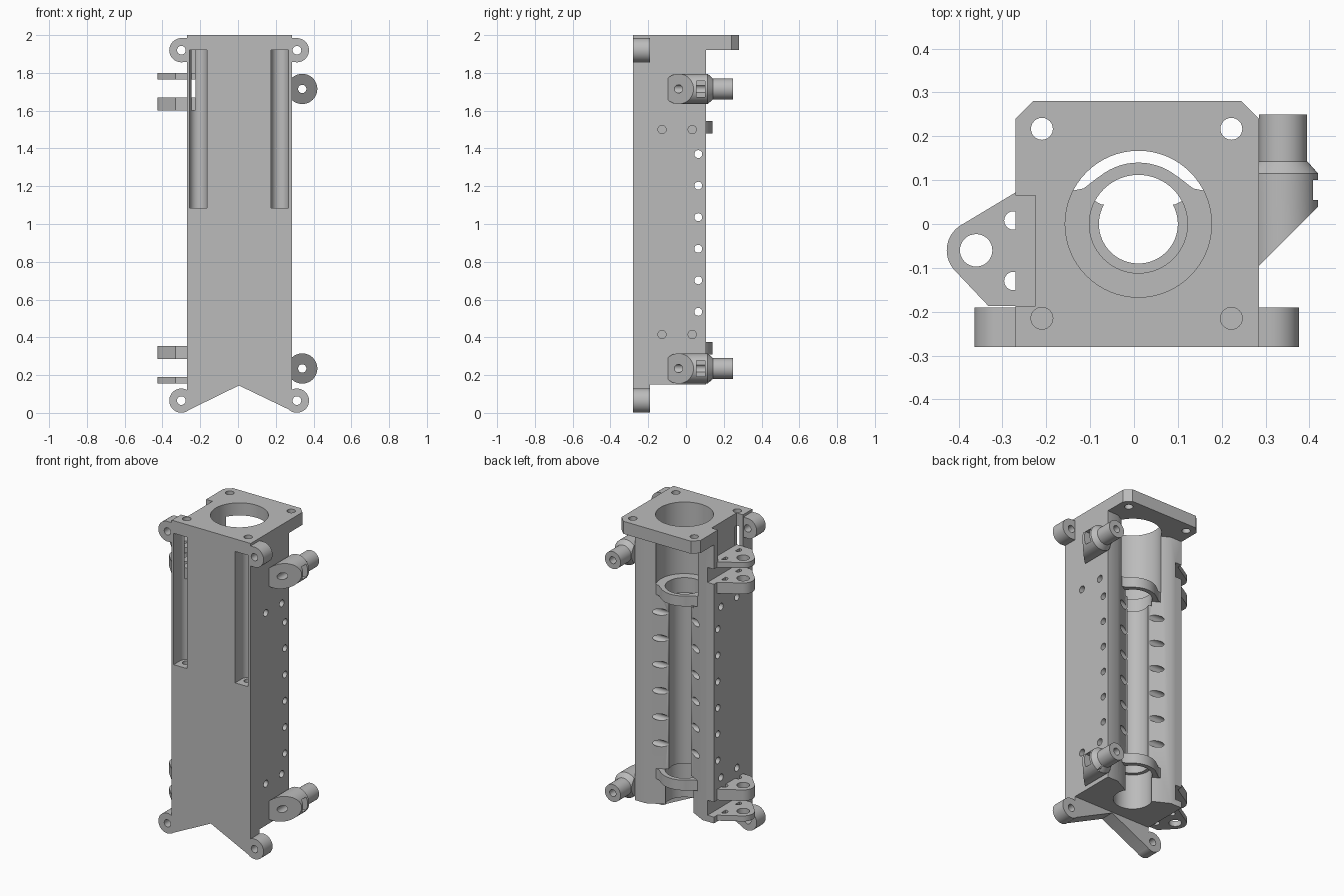
import bpy, bmesh, math
from mathutils import Matrix, Vector

cube = bpy.data.objects.get("Cube")
if cube:
    bpy.data.objects.remove(cube, do_unlink=True)

grey = bpy.data.materials.new("plain_grey")
grey.use_nodes = True
grey.diffuse_color = (0.5, 0.5, 0.5, 1)
grey.node_tree.nodes["Principled BSDF"].inputs["Base Color"].default_value = grey.diffuse_color

CX = 0.01                     # bore centre
LEFT, RIGHT = -0.27, 0.285    # body sides
FRONT, PLATE = -0.28, -0.19   # front plate faces
BACK = 0.105


def make(bm, name):
    bmesh.ops.recalc_face_normals(bm, faces=bm.faces)
    mesh = bpy.data.meshes.new(name)
    bm.to_mesh(mesh)
    bm.free()
    mesh.materials.append(grey)
    ob = bpy.data.objects.new(name, mesh)
    bpy.context.collection.objects.link(ob)
    return ob


def prism(points, lo, hi, axis="z", name="part"):
    """Extrude a profile along z (x, y points) or y (x, z points)."""
    bm = bmesh.new()
    place = (lambda a, b, c: (a, b, c)) if axis == "z" else (lambda a, b, c: (a, c, b))
    face = bm.faces.new([bm.verts.new(place(a, b, lo)) for a, b in points])
    new = bmesh.ops.extrude_face_region(bm, geom=[face])["geom"]
    bmesh.ops.translate(bm, vec=Vector(place(0, 0, hi - lo)),
                        verts=[v for v in new if isinstance(v, bmesh.types.BMVert)])
    return make(bm, name)


def box(x0, x1, y0, y1, z0, z1):
    return prism([(x0, y0), (x1, y0), (x1, y1), (x0, y1)], z0, z1)


def rod(centre, radius, lo, hi, axis="z", top=None, name="part", sides=48):
    """Cylinder or cone along an axis; centre holds the other two coordinates."""
    bm = bmesh.new()
    bmesh.ops.create_cone(bm, cap_ends=True, segments=sides, radius1=radius,
                          radius2=radius if top is None else top, depth=hi - lo)
    a, b = centre
    mid = (lo + hi) / 2
    turn, spot = {"z": (Matrix(), (a, b, mid)),
                  "y": (Matrix.Rotation(-math.pi / 2, 4, "X"), (a, mid, b)),
                  "x": (Matrix.Rotation(math.pi / 2, 4, "Y"), (mid, a, b))}[axis]
    bm.transform(Matrix.Translation(spot) @ turn)
    return make(bm, name)


def combine(ob, others, operation):
    for other in others:
        mod = ob.modifiers.new("join", "BOOLEAN")
        mod.operation, mod.solver, mod.object = operation, "EXACT", other
        bpy.context.view_layer.update()
        mesh = bpy.data.meshes.new_from_object(
            ob.evaluated_get(bpy.context.evaluated_depsgraph_get()))
        ob.modifiers.clear()
        ob.data = mesh
        bpy.data.objects.remove(other, do_unlink=True)


def finish(ob):
    bpy.ops.object.select_all(action="DESELECT")
    ob.select_set(True)
    bpy.context.view_layer.objects.active = ob
    bpy.ops.object.shade_smooth_by_angle(angle=math.radians(30))


def arc(centre, radius, start, end, steps=16):
    return [(centre[0] + radius * math.cos(math.radians(start + (end - start) * i / steps)),
             centre[1] + radius * math.sin(math.radians(start + (end - start) * i / steps)))
            for i in range(steps + 1)]


# Main housing: channel section with sloped lips, open at the back
section = [(LEFT, FRONT), (RIGHT, FRONT), (RIGHT, BACK), (CX + 0.2, BACK), (CX + 0.085, 0.045),
           (CX - 0.085, 0.045), (CX - 0.2, BACK), (LEFT, BACK)]
body = prism(section, 0.15, 1.95, name="housing")

# Top flange, lower front plate with a V notch, mounting ears
flange = prism([(LEFT, FRONT), (RIGHT, FRONT), (RIGHT, 0.24), (0.245, 0.28), (-0.23, 0.28),
                (LEFT, 0.24)], 1.92, 2.0)
skirt = prism([(LEFT, 0.2), (LEFT, 0.1), (-0.275, 0.008), (0.005, 0.145), (0.29, 0.008),
               (RIGHT, 0.1), (RIGHT, 0.2)], FRONT, PLATE, "y")
adds, cuts = [flange, skirt], []
for x, inner in ((-0.3, -0.2), (0.312, 0.2)):
    for z in (0.065, 1.92):
        adds.append(rod((x, z), 0.064, FRONT, PLATE, "y"))
        cuts.append(rod((x, z), 0.023, -0.4, 0, "y", sides=24))
    adds.append(box(min(x, inner), max(x, inner), FRONT, PLATE, 1.857, 1.984))
combine(body, adds, "UNION")

# Stepped bore
cuts += [rod((CX, 0), 0.09, 0, 2.1, sides=64), rod((CX, 0), 0.167, 1.545, 2.1, sides=64),
         rod((CX, 0), 0.112, 1.45, 1.6, sides=64), rod((CX, 0), 0.112, 0.1, 0.375, sides=64)]

# Front bolt pockets with rounded backs, and flange bolt holes
for x in (-0.21, 0.222):
    pocket = [(x + 0.046, -0.3)] + arc((x, -0.215), 0.046, 0, 180) + [(x - 0.046, -0.3)]
    cuts.append(prism(pocket, 1.085, 1.92))
    cuts.append(rod((x, -0.215), 0.025, 1.0, 2.1, sides=24))
    cuts.append(rod((x, 0.217), 0.025, 1.8, 2.1, sides=24))

# Cross holes along the channel lips, and blind side holes
for i in range(6):
    cuts.append(rod((0.065, 0.535 + i * 0.167), 0.021, -0.5, 0.5, "x", sides=24))
for y in (-0.127, 0.033):
    for z in (0.415, 1.5):
        cuts.append(rod((y, z), 0.022, 0.22, 0.4, "x", sides=24))
        cuts.append(rod((y, z), 0.022, -0.4, -0.21, "x", sides=24))

# Clearance beside the hinges
cuts += [box(-0.4, -0.225, -0.187, 0.065, 1.8, 2.1), box(-0.4, -0.225, -0.187, 0.2, 1.67, 1.765),
         box(-0.4, -0.225, -0.187, 0.2, 0.19, 0.285)]
combine(body, cuts, "DIFFERENCE")
finish(body)

# Hinge plates
outline = ([(-0.225, -0.187), (-0.225, 0.065), (-0.265, 0.075)]
           + arc((-0.36, -0.06), 0.067, 122, 225) + [(-0.332, -0.187)])
for i, (lo, hi) in enumerate(((0.155, 0.19), (0.285, 0.355), (1.6, 1.67), (1.765, 1.8))):
    plate = prism(outline, lo, hi, name=f"hinge_plate_{i + 1}")
    holes = [rod((-0.36, -0.06), 0.037, lo - 0.1, hi + 0.1, sides=32)]
    holes += [rod((-0.275, y), 0.021, lo - 0.1, hi + 0.1, sides=24) for y in (0.008, -0.13)]
    combine(plate, holes, "DIFFERENCE")
    finish(plate)

# Open collars bridging the back of the channel
for name, lo, hi in (("lower_collar", 0.31, 0.375), ("upper_collar", 1.48, 1.545)):
    collar = rod((CX, 0), 0.14, lo, hi, name=name, sides=64)
    web = prism([(CX - 0.155, 0.03), (CX + 0.155, 0.03), (CX + 0.155, 0.075), (CX + 0.125, 0.081),
                 (CX + 0.09, 0.108), (CX - 0.09, 0.108), (CX - 0.125, 0.081),
                 (CX - 0.155, 0.075)], lo, hi)
    combine(collar, [web], "UNION")
    combine(collar, [rod((CX, 0), 0.112, lo - 0.1, hi + 0.1, sides=64),
                     box(-0.3, 0.3, -0.3, 0.03, lo - 0.1, hi + 0.1)], "DIFFERENCE")
    finish(collar)

# Side posts: stepped cylinders with a slanted front and a nut slot
for name, z in (("lower_side_post", 0.235), ("upper_side_post", 1.715)):
    post = rod((0.34, z), 0.08, -0.15, 0.115, "y", name=name)
    combine(post, [rod((0.34, z), 0.08, 0.115, 0.143, "y", top=0.055),
                   rod((0.34, z), 0.055, 0.143, 0.25, "y")], "UNION")
    combine(post, [prism([(0.2, -0.18), (0.5, 0.12), (0.5, -0.3), (0.2, -0.3)], z - 0.2, z + 0.2),
                   rod((0.34, z), 0.022, -0.3, 0.4, "y", sides=24),
                   box(0.33, 0.5, 0.055, 0.1, z - 0.042, z + 0.042),
                   box(0.2, 0.284, -0.3, 0.3, z - 0.2, z + 0.2)], "DIFFERENCE")
    finish(post)
